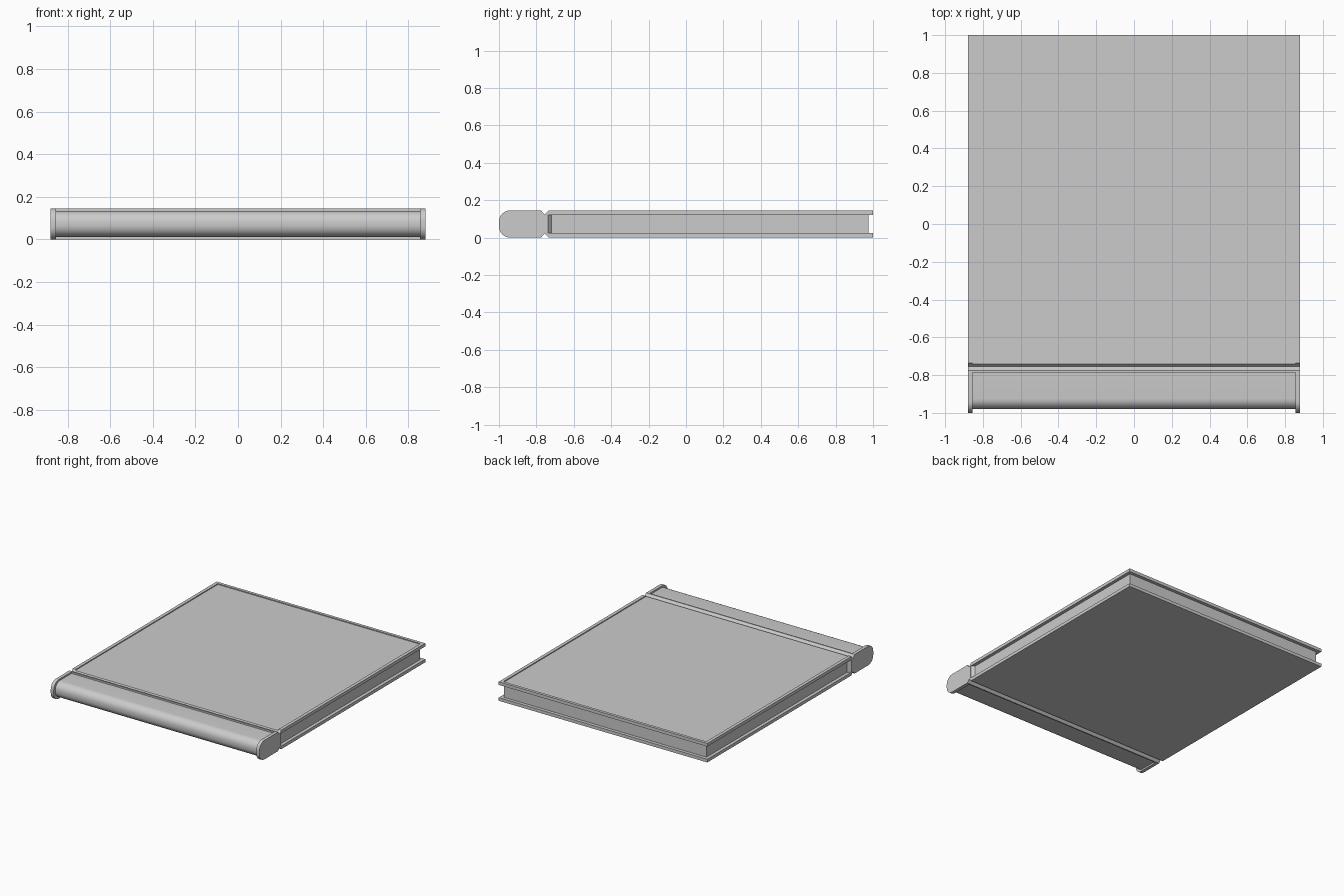
import bpy, bmesh, math

if "Cube" in bpy.data.objects:
    bpy.data.objects.remove(bpy.data.objects["Cube"])

H = 0.145          # total thickness
W = 0.88           # half width
IN = 0.855         # half width of recessed panels and pages


def extrude_x(name, profile, x0, x1, smooth=False):
    """Solid made from a (y, z) profile extruded along x."""
    bm = bmesh.new()
    face = bm.faces.new([bm.verts.new((x0, y, z)) for y, z in profile])
    geo = bmesh.ops.extrude_face_region(bm, geom=[face])["geom"]
    bmesh.ops.translate(bm, vec=(x1 - x0, 0, 0),
                        verts=[v for v in geo if isinstance(v, bmesh.types.BMVert)])
    bmesh.ops.recalc_face_normals(bm, faces=bm.faces)
    mesh = bpy.data.meshes.new(name)
    bm.to_mesh(mesh)
    bm.free()
    obj = bpy.data.objects.new(name, mesh)
    bpy.context.collection.objects.link(obj)
    if smooth:
        bpy.ops.object.select_all(action='DESELECT')
        obj.select_set(True)
        bpy.context.view_layer.objects.active = obj
        bpy.ops.object.shade_smooth_by_angle(angle=math.radians(30))
    return obj


def box(name, x0, x1, y0, y1, z0, z1):
    return extrude_x(name, [(y0, z0), (y1, z0), (y1, z1), (y0, z1)], x0, x1)


def rounded_front(front, drop, r=0.06, n=8):
    """Rounded spine nose, from the lower to the upper tangent point."""
    pts = []
    for zc, start in ((drop + r, 270), (H - drop - r, 180)):
        for i in range(n + 1):
            a = math.radians(start - 90 * i / n)
            pts.append((front + r + r * math.cos(a), zc + r * math.sin(a)))
    return pts


# Back of the spine: raised ridge, then the slope down into the hinge groove
ridge = [(-0.775, H), (-0.755, 0.122), (-0.738, 0.122),
         (-0.738, H - 0.122), (-0.755, H - 0.122), (-0.775, 0)]

# Spine: recessed middle with a full-size rim at each end
middle = rounded_front(-0.98, 0.012, 0.055) + [(-0.785, H - 0.012), (-0.785, H)] \
    + ridge + [(-0.785, 0), (-0.785, 0.012)]
extrude_x("spine_panel", middle, -IN, IN, True)
for side, s in (("left", -1), ("right", 1)):
    extrude_x("spine_rim_" + side, rounded_front(-1.0, 0) + ridge, s * IN, s * W, True)

# Page block, with sloping strips where it meets the spine
box("pages", -IN, IN, -0.738, 0.975, 0.024, H - 0.024)
for side, s in (("left", -1), ("right", 1)):
    strip = box("page_joint_" + side, s * 0.84, s * W, -0.74, -0.718, 0.024, H - 0.024)
    for v in strip.data.vertices:
        if abs(v.co.x) > IN and v.co.y > -0.73:
            v.co.x = s * IN

# Bottom cover board with a bevelled hinge edge
extrude_x("bottom_cover", [(-0.755, H - 0.122), (-0.735, 0), (1, 0),
                           (1, 0.024), (-0.755, 0.024)], -W, W)

# Top cover board: sunken panel inside a thin raised border
P = H - 0.007
extrude_x("top_cover", [(-0.755, 0.121), (1, 0.121), (1, P), (-0.741, P),
                        (-0.755, 0.122)], -W, W)
for side, s in (("left", -1), ("right", 1)):
    extrude_x("cover_border_" + side, [(-0.741, P), (1, P), (1, H), (-0.735, H)],
              s * IN, s * W)
box("cover_border_back", -IN, IN, 0.978, 1.0, P, H)
